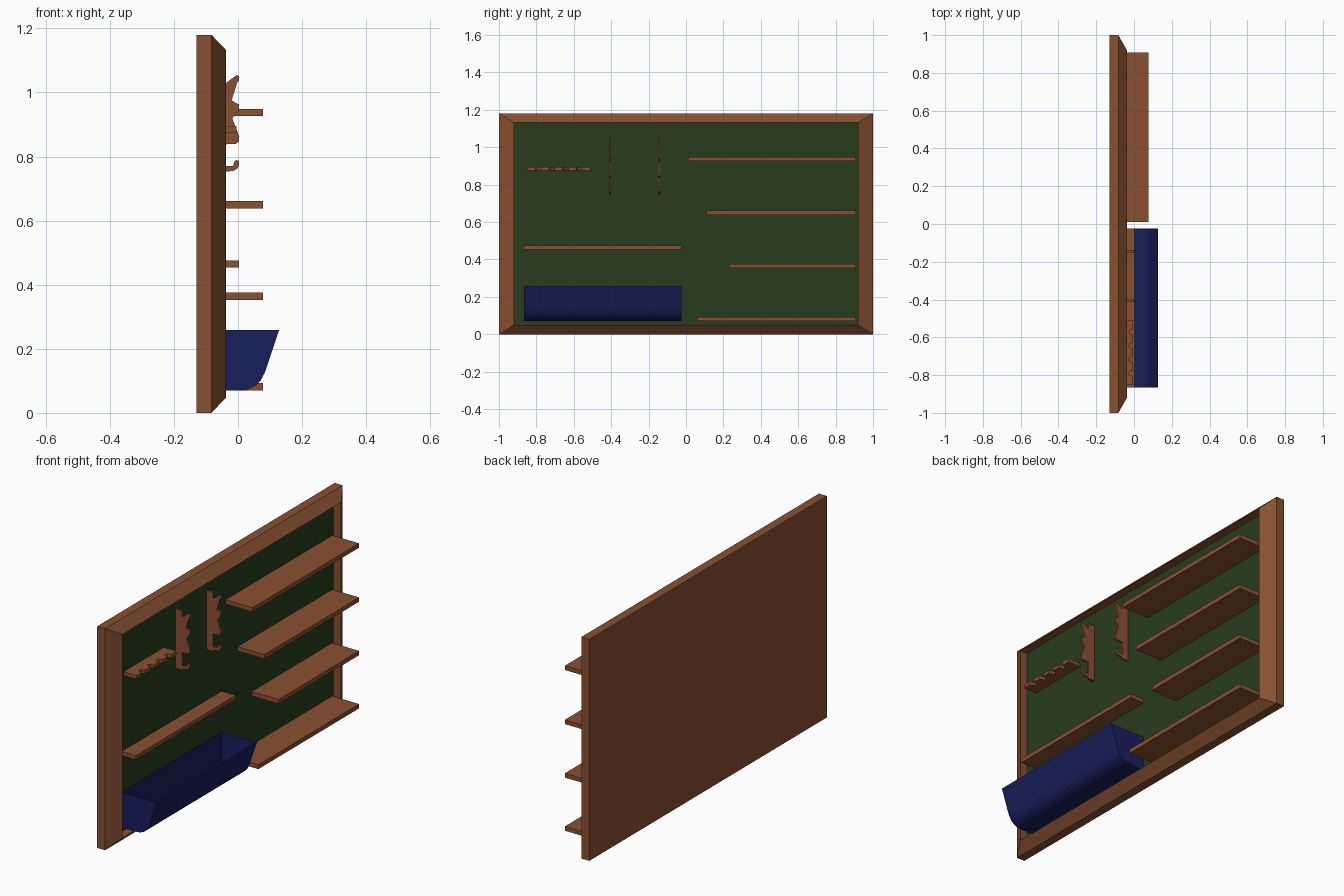
import bpy, bmesh
from mathutils import Vector

if "Cube" in bpy.data.objects:
    bpy.data.objects.remove(bpy.data.objects["Cube"])


def material(name, rgb):
    m = bpy.data.materials.new(name)
    m.diffuse_color = (*rgb, 1)
    m.use_nodes = True
    m.node_tree.nodes["Principled BSDF"].inputs["Base Color"].default_value = m.diffuse_color
    return m


WOOD = material("wood", (0.25, 0.082, 0.03))
GREEN = material("green_board", (0.02, 0.045, 0.012))
BLUE = material("blue_trough", (0.009, 0.013, 0.11))
BOARD_X = -0.08


def finish(name, bm, mat):
    bmesh.ops.recalc_face_normals(bm, faces=bm.faces)
    me = bpy.data.meshes.new(name)
    bm.to_mesh(me)
    bm.free()
    me.materials.append(mat)
    ob = bpy.data.objects.new(name, me)
    bpy.context.collection.objects.link(ob)
    return ob


def extrude_profile(name, points, offset, mat):
    """Solid from a flat outline of 3D points moved along offset."""
    bm = bmesh.new()
    face = bm.faces.new([bm.verts.new(p) for p in points])
    geo = bmesh.ops.extrude_face_region(bm, geom=[face])["geom"]
    moved = [v for v in geo if isinstance(v, bmesh.types.BMVert)]
    bmesh.ops.translate(bm, verts=moved, vec=Vector(offset))
    return finish(name, bm, mat)


def box(name, x0, x1, y0, y1, z0, z1, mat):
    pts = [(x0, y0, z0), (x1, y0, z0), (x1, y1, z0), (x0, y1, z0)]
    return extrude_profile(name, pts, (0, 0, z1 - z0), mat)


# frame: rectangular loops from the back, over the sloped rim, to the board
bm = bmesh.new()
loops = []
for x, y, z0, z1 in [(-0.13, 1, 0, 1.18), (-0.083, 1, 0, 1.18),
                     (-0.037, 0.92, 0.048, 1.132), (BOARD_X - 0.01, 0.92, 0.048, 1.132)]:
    loops.append([bm.verts.new((x, a, b)) for a, b in
                  [(-y, z0), (y, z0), (y, z1), (-y, z1)]])
for a, b in zip(loops, loops[1:]):
    for i in range(4):
        j = (i + 1) % 4
        bm.faces.new((a[i], a[j], b[j], b[i]))
bm.faces.new(loops[0])
bm.faces.new(loops[-1])
finish("frame", bm, WOOD)

# green board
box("board", BOARD_X - 0.008, BOARD_X, -0.92, 0.92, 0.048, 1.132, GREEN)

# right shelves and the narrow left shelf
for i, (y0, z0) in enumerate([(0.06, 0.07), (0.23, 0.353), (0.11, 0.638), (0.01, 0.926)]):
    box(f"shelf_{i + 1}", BOARD_X, 0.078, y0, 0.908, z0, z0 + 0.023, WOOD)
box("narrow_shelf", BOARD_X, 0.003, -0.865, -0.023, 0.453, 0.475, WOOD)

# trough: thin open-topped shell
section = [(BOARD_X, 0.258), (BOARD_X, 0.07), (0.0, 0.07), (0.03, 0.073), (0.052, 0.083),
           (0.07, 0.1), (0.083, 0.124), (0.092, 0.15), (0.128, 0.258)]
trough = extrude_profile("trough", [(x, -0.865, z) for x, z in section],
                         (0, 0.842, 0), BLUE)
bm = bmesh.new()
bm.from_mesh(trough.data)
lid = [f for f in bm.faces if all(v.co.z > 0.25 for v in f.verts)]
bmesh.ops.delete(bm, geom=lid, context='FACES_ONLY')
bm.to_mesh(trough.data)
bm.free()
mod = trough.modifiers.new("wall", 'SOLIDIFY')
mod.thickness = 0.003
mod.offset = -1

# hook brackets
hook = [(BOARD_X, 0.745), (-0.04, 0.745), (-0.037, 0.753), (-0.015, 0.755), (0.0, 0.764),
        (0.004, 0.778), (0.002, 0.787), (-0.005, 0.789), (-0.012, 0.784), (-0.015, 0.77),
        (-0.042, 0.77), (-0.042, 0.838), (-0.006, 0.84), (0.002, 0.846), (0.004, 0.862),
        (-0.018, 0.92), (0.002, 0.942), (0.004, 0.962), (-0.004, 0.966), (-0.02, 0.975),
        (-0.003, 1.03), (0.003, 1.036), (0.004, 1.048), (-0.003, 1.055), (-0.037, 1.03),
        (-0.042, 1.03), (-0.042, 1.06), (BOARD_X, 1.06)]
for i, y in enumerate([-0.405, -0.145]):
    extrude_profile(f"hook_bracket_{i + 1}", [(x, y - 0.005, z) for x, z in hook],
                    (0, 0.01, 0), WOOD)

# tool rack with a notched front edge
edge = [(BOARD_X, -0.85), (-0.004, -0.85)]
for i in range(4):
    y = -0.79 + i * 0.073
    edge += [(-0.004, y - 0.015), (-0.022, y - 0.011), (-0.03, y),
             (-0.022, y + 0.011), (-0.004, y + 0.015)]
edge += [(-0.004, -0.51), (BOARD_X, -0.51)]
extrude_profile("tool_rack", [(x, y, 0.875) for x, y in edge], (0, 0, 0.019), WOOD)
